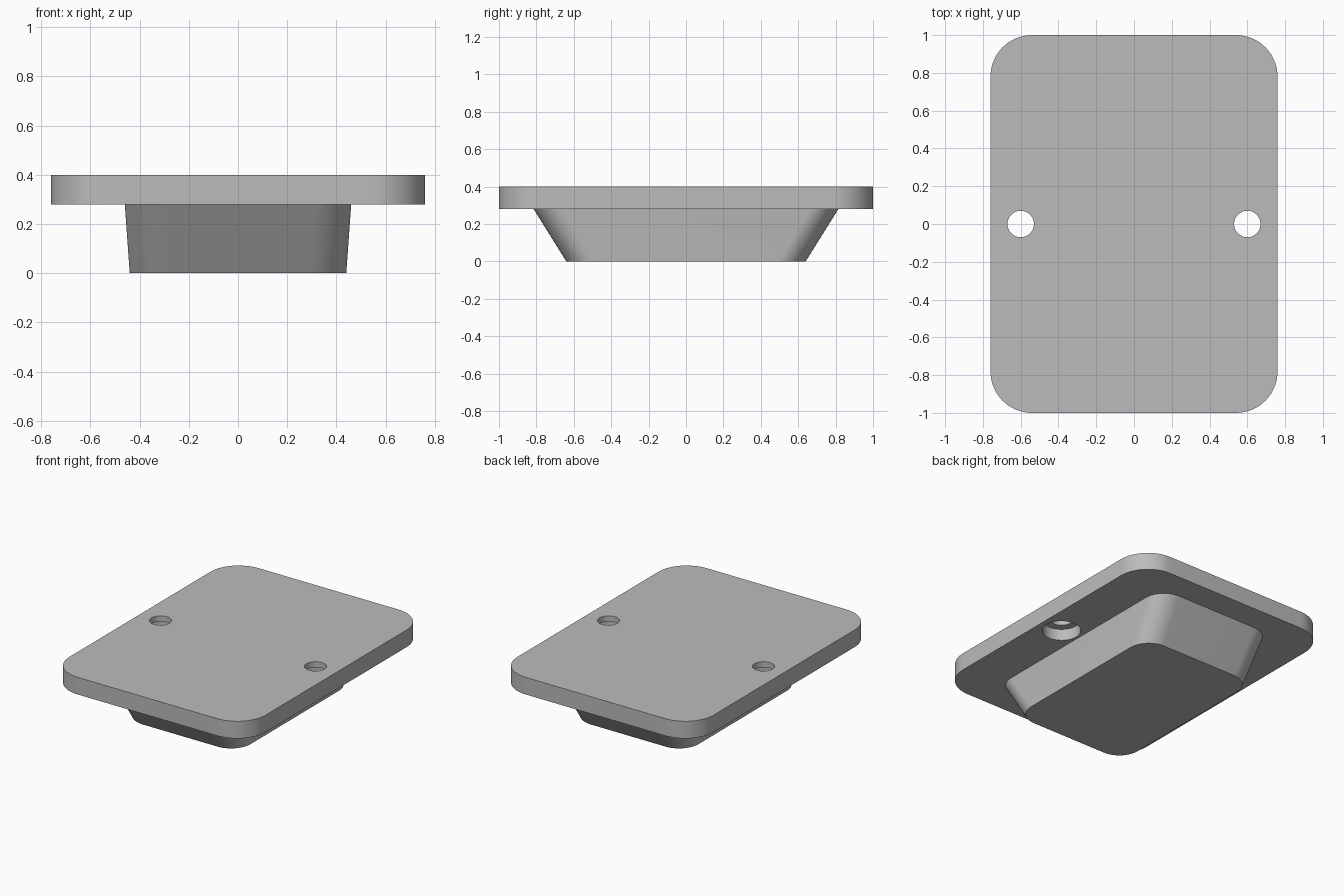
import bpy
import bmesh
import math

if "Cube" in bpy.data.objects:
    bpy.data.objects.remove(bpy.data.objects["Cube"], do_unlink=True)

PLATE_BOTTOM, PLATE_TOP = 0.28, 0.40
ARC_STEPS = 16

grey = bpy.data.materials.new("plain grey")
grey.use_nodes = True
grey.diffuse_color = (0.5, 0.5, 0.5, 1)
grey.node_tree.nodes["Principled BSDF"].inputs["Base Color"].default_value = (0.5, 0.5, 0.5, 1)


def rounded_outline(half_x, half_y, radius, z):
    """Points round a rectangle with arc corners, counter-clockwise."""
    points = []
    for corner, (sx, sy) in enumerate([(1, 1), (-1, 1), (-1, -1), (1, -1)]):
        for step in range(ARC_STEPS + 1):
            angle = math.pi / 2 * (corner + step / ARC_STEPS)
            points.append((sx * (half_x - radius) + radius * math.cos(angle),
                           sy * (half_y - radius) + radius * math.sin(angle), z))
    return points


def loft(name, lower, upper):
    """Closed solid between two outlines with matching point counts."""
    bm = bmesh.new()
    low = [bm.verts.new(p) for p in lower]
    high = [bm.verts.new(p) for p in upper]
    bm.faces.new(list(reversed(low)))
    bm.faces.new(high)
    for i in range(len(low)):
        j = (i + 1) % len(low)
        bm.faces.new((low[i], low[j], high[j], high[i]))
    mesh = bpy.data.meshes.new(name)
    bm.to_mesh(mesh)
    bm.free()
    obj = bpy.data.objects.new(name, mesh)
    bpy.context.collection.objects.link(obj)
    mesh.materials.append(grey)
    return obj


def select_only(obj):
    bpy.ops.object.select_all(action="DESELECT")
    obj.select_set(True)
    bpy.context.view_layer.objects.active = obj


def drill(target, x, radius, bottom, top):
    """Cut a vertical round hole between two heights."""
    bpy.ops.mesh.primitive_cylinder_add(vertices=48, radius=radius, depth=top - bottom,
                                        location=(x, 0, (bottom + top) / 2))
    cutter = bpy.context.object
    cutter.name = "hole_cutter"
    cutter.hide_render = True
    cutter.data.materials.append(grey)
    cut = target.modifiers.new("hole", "BOOLEAN")
    cut.operation = "DIFFERENCE"
    cut.solver = "EXACT"
    cut.object = cutter
    select_only(target)
    bpy.ops.object.modifier_apply(modifier=cut.name)
    bpy.data.objects.remove(cutter, do_unlink=True)


# Flat cover plate with rounded corners
plate = loft("cover_plate",
             rounded_outline(0.76, 1.0, 0.22, PLATE_BOTTOM),
             rounded_outline(0.76, 1.0, 0.22, PLATE_TOP))

# Screw holes, counterbored from below
for x in (-0.6, 0.6):
    drill(plate, x, 0.122, PLATE_BOTTOM - 0.1, PLATE_BOTTOM + 0.08)
    drill(plate, x, 0.07, PLATE_BOTTOM - 0.1, PLATE_TOP + 0.1)

# Tapered block beneath the plate
block = loft("tapered_block",
             rounded_outline(0.44, 0.64, 0.15, 0),
             rounded_outline(0.46, 0.815, 0.15, PLATE_BOTTOM))

for obj in (plate, block):
    select_only(obj)
    bpy.ops.object.shade_smooth_by_angle(angle=math.radians(30))
